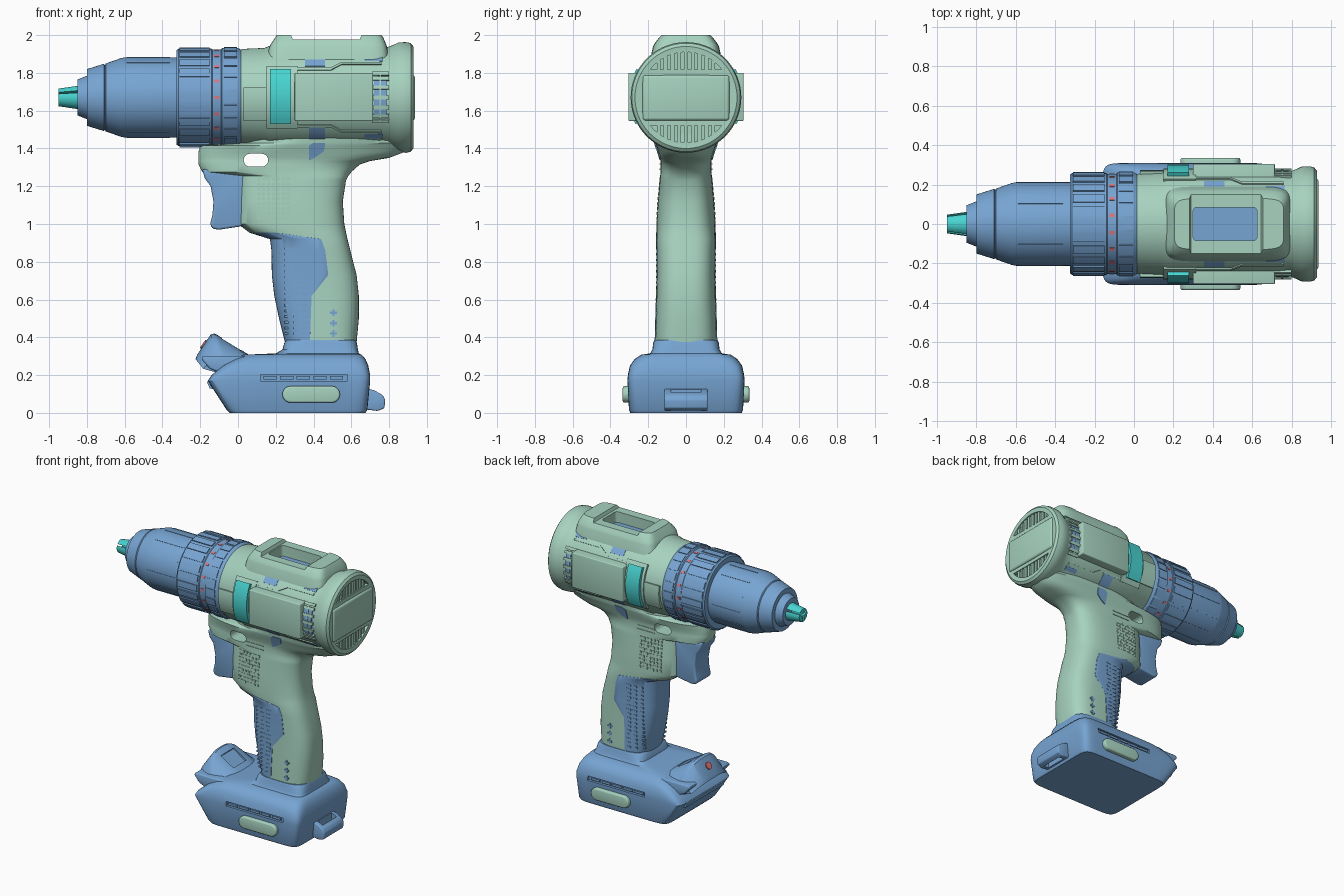
import bpy, bmesh, math
from mathutils import Vector

cube = bpy.data.objects.get("Cube")
if cube:
    bpy.data.objects.remove(cube, do_unlink=True)


def material(name, rgb):
    m = bpy.data.materials.new(name)
    m.use_nodes = True
    m.diffuse_color = (*rgb, 1)
    m.node_tree.nodes["Principled BSDF"].inputs["Base Color"].default_value = (*rgb, 1)
    return m


GREEN = material("sage green", (0.385, 0.645, 0.525))
BLUE = material("steel blue", (0.185, 0.375, 0.65))
TEAL = material("teal", (0.065, 0.66, 0.64))
RED = material("soft red", (0.75, 0.17, 0.19))
AXIS = 1.67  # height of the drive axis


def smooth(ob):
    bpy.ops.object.select_all(action='DESELECT')
    ob.select_set(True)
    bpy.context.view_layer.objects.active = ob
    bpy.ops.object.shade_smooth_by_angle(angle=math.radians(35))


def finish(name, bm, mat, bevel=0):
    bmesh.ops.recalc_face_normals(bm, faces=bm.faces)
    if bevel:
        edges = [e for e in bm.edges if len(e.link_faces) == 2 and e.calc_face_angle() > 0.5]
        bmesh.ops.bevel(bm, geom=edges, offset=bevel, segments=3, profile=0.5, affect='EDGES')
    me = bpy.data.meshes.new(name)
    bm.to_mesh(me)
    bm.free()
    me.materials.append(mat)
    ob = bpy.data.objects.new(name, me)
    bpy.context.collection.objects.link(ob)
    smooth(ob)
    return ob


def loft(name, rings, mat, bevel=0):
    """Skin a list of equal-length closed rings and cap both ends."""
    bm = bmesh.new()
    vs = [[bm.verts.new(p) for p in ring] for ring in rings]
    n = len(rings[0])
    for a, b in zip(vs, vs[1:]):
        for i in range(n):
            bm.faces.new((a[i], a[(i + 1) % n], b[(i + 1) % n], b[i]))
    bm.faces.new(vs[0])
    bm.faces.new(vs[-1])
    return finish(name, bm, mat, bevel)


def polar(x, r, deg, side=1):
    a = math.radians(deg)
    return (x, side * r * math.cos(a), AXIS + r * math.sin(a))


def revolve(name, profile, mat):
    return loft(name, [[polar(x, r, 5 * i) for i in range(72)] for x, r in profile], mat)


def arc_plate(name, x0, x1, a0, a1, r0, r1, mat, side=1):
    """Curved plate on the drive axis; angles in degrees up from the side."""
    n = max(1, int((a1 - a0) / 5))
    return loft(name, [[polar(x, r, a0 + (a1 - a0) * i / n, side)
                        for x, r in ((x0, r0), (x1, r0), (x1, r1), (x0, r1))] for i in range(n + 1)], mat)


def box(name, x, y, z, mat, bevel=0):
    ring = lambda zz: [(x[0], y[0], zz), (x[1], y[0], zz), (x[1], y[1], zz), (x[0], y[1], zz)]
    return loft(name, [ring(z[0]), ring(z[1])], mat, bevel)


def prism(name, prof, y0, y1, mat, bevel=0):
    return loft(name, [[(x, y, z) for x, z in prof] for y in (y0, y1)], mat, bevel)


def pill(x0, x1, zc, r):
    half = [math.radians(-90 + 18 * i) for i in range(11)]
    return ([(x1 - r + r * math.cos(a), zc + r * math.sin(a)) for a in half] +
            [(x0 + r - r * math.cos(a), zc - r * math.sin(a)) for a in half])


def section(z, x0, x1, hy, n, count=64, grow=0, back=9):
    """Superellipse ring, flattened where it passes x = back."""
    cx, a, hy = (x0 + x1) / 2, (x1 - x0) / 2 + grow, hy + grow
    pts = []
    for i in range(count):
        t = 2 * math.pi * (i + 0.5) / count
        c, s = math.cos(t), math.sin(t)
        pts.append((min(back, cx + a * math.copysign(abs(c) ** (2 / n), c)),
                    hy * math.copysign(abs(s) ** (2 / n), s), z))
    return pts


def cut(ob, cutter):
    cutter.hide_render = True
    m = ob.modifiers.new("cut", 'BOOLEAN')
    m.operation, m.object, m.solver = 'DIFFERENCE', cutter, 'EXACT'
    bpy.context.view_layer.objects.active = ob
    bpy.ops.object.modifier_apply(modifier=m.name)
    bpy.data.objects.remove(cutter, do_unlink=True)
    smooth(ob)


# Chuck, jaws and torque collar
revolve("chuck", [(-.85, .04), (-.85, .095), (-.80, .115), (-.80, .15), (-.71, .178), (-.705, .172),
                  (-.70, .18), (-.62, .208), (-.60, .212), (-.30, .212)], BLUE)
for k in range(3):
    a0 = 120 * k + 36
    loft("chuck_jaw", [[polar(x, .012, a0 + 54)] + [polar(x, r, a0 + d) for d in range(0, 109, 12)]
                       for x, r in ((-.95, .047), (-.82, .066))], TEAL)
revolve("torque_collar", [(-.325, .2), (-.325, .25), (-.315, .258), (-.14, .258), (-.135, .254),
                          (-.09, .254), (-.085, .262), (0, .262), (.02, .25), (.02, .2)], BLUE)
for k in range(24):
    arc_plate("collar_rib", -.31, -.15, 15 * k - 5, 15 * k + 5, .25, .265, BLUE)
    arc_plate("ring_rib", -.075, -.005, 15 * k - 6, 15 * k + 6, .255, .267, BLUE)
for k in range(18):
    arc_plate("torque_mark", -.124, -.10, 20 * k - 2, 20 * k + 2, .25, .257, RED)
for k in range(12):
    arc_plate("chuck_rib", -.59, -.36, 30 * k - 1, 30 * k + 1, .205, .2145, BLUE)

# Motor housing with rear plate and two slatted vents
housing = revolve("motor_housing", [(.01, .1), (.01, .25), (.03, .257), (.14, .262), (.165, .272), (.74, .272),
                  (.79, .266), (.82, .277), (.85, .291), (.89, .293), (.915, .287), (.928, .27),
                  (.926, .25), (.922, .1)], GREEN)
for s in (1, -1):
    arc = [(.24 * math.cos(math.radians(a)), AXIS + s * .24 * math.sin(math.radians(a))) for a in range(38, 143, 4)]
    cut(housing, loft("cutter", [[(x, y, z) for y, z in arc] for x in (.895, 1.0)], GREEN))
    for k in range(-4, 5):
        y = k * .036
        z = sorted((AXIS + s * .14, AXIS + s * math.sqrt(.243 ** 2 - y * y)))
        box("rear_vent_bar", (.88, .918), (y - .010, y + .010), z, GREEN)
box("rear_plate", (.88, .937), (-.23, .23), (1.548, 1.788), GREEN, .015)

# Top hump with a saddle and a deep window
hump = loft("top_hump", [section(*r, 7) for r in ((1.87, .15, .80, .19), (1.935, .165, .79, .176),
            (1.95, .172, .785, .17), (1.985, .195, .77, .145), (2.0, .205, .76, .13))], GREEN)
cut(hump, prism("cutter", [(.26, 2.05), (.29, 1.978), (.645, 1.978), (.675, 2.05)], -.3, .3, GREEN))
for part in (hump, housing):
    cut(part, box("cutter", (.30, .625), (-.085, .085), (1.84, 2.1), GREEN, .02))
box("top_window", (.29, .635), (-.095, .095), (1.88, 1.90), BLUE)

# Housing sides: panels, sliders, vents and trim
RAIL = ((.30, 33), (.49, 33), (.55, 41), (.76, 41))
for s in (1, -1):
    box("side_panel", (.30, .715), sorted((s * .15, s * .305)), (1.545, 1.80), GREEN, .006)
    arc_plate("slider_frame", .15, .315, -36, 36, .25, .281, GREEN, s)
    arc_plate("slider", .17, .28, -28, 30, .25, .302, TEAL, s)
    arc_plate("front_pad", .03, .15, -27, 11, .25, .273, GREEN, s)
    arc_plate("side_vent", .72, .785, -21, 21, .25, .2755, BLUE, s)
    for a in (-27, -21, -11, 0, 11, 21, 27):
        arc_plate("vent_bar", .71, .80, a - 2, a + 2, .25, .281, GREEN, s)
    arc_plate("vent_post", .748, .756, -27, 27, .25, .280, GREEN, s)
    for x0, x1, a0, a1 in ((.355, .46, 37, 54), (.375, .46, -56, -33), (.67, .765, 45, 52), (.67, .765, -52, -45)):
        arc_plate("side_window", x0, x1, a0, a1, .25, .2745, BLUE, s)
    for t in (1, -1):
        loft("side_rail", [[polar(x, r, t * (a + d), s) for r, d in ((.25, -1.5), (.25, 1.5), (.279, 1.5), (.279, -1.5))]
                           for x, a in RAIL], GREEN)

# Handle: height, front x, back x, half width
ROWS = [(.34, .26, .625, .164), (.50, .22, .64, .160), (.62, .195, .64, .156), (.73, .182, .628, .153),
        (.86, .18, .595, .154), (.92, .172, .58, .156), (.955, .06, .572, .156), (1.0, .0, .563, .156),
        (1.12, .0, .555, .149), (1.23, .0, .572, .139), (1.255, .0, .585, .137), (1.275, -.19, .60, .135),
        (1.315, -.21, .645, .135), (1.333, -.21, .70, .135), (1.35, -.21, .80, .138), (1.38, -.21, .88, .148),
        (1.415, -.20, .905, .16), (1.43, .02, .905, .165), (1.55, .05, .88, .165)]


def handle_y(x, z):
    for a, b in zip(ROWS, ROWS[1:]):
        if a[0] <= z <= b[0]:
            t = (z - a[0]) / (b[0] - a[0])
            x0, x1, hy = (a[i] + t * (b[i] - a[i]) for i in (1, 2, 3))
            return hy * (1 - abs((2 * x - x0 - x1) / (x1 - x0)) ** 3) ** (1 / 3)


def stud(name, x, z, w, h, mat, s, up=.004):
    """Small raised plate on one side of the handle."""
    y = handle_y(x, z) + up
    box(name, (x - w, x + w), sorted((s * (y - .02), s * y)), (z - h, z + h), mat)


handle = loft("handle", [section(*r, 3) for r in ROWS], GREEN)
cut(handle, prism("cutter", pill(.03, .16, 1.338, .034), -.5, .5, GREEN))

# Soft grip wrapped around the front of the handle
EDGE = (.38, .385, .39, .478, .462, .44, .19)
loft("soft_grip", [section(*r, 3, 96, .003, e) for r, e in zip(ROWS, EDGE)], BLUE)

# Handle details: grip ribs, plus marks, neck window, lines and textured patch
for s in (1, -1):
    for k in range(16):
        for x in (.265, .31, .355):
            stud("grip_rib", x, .42 + .03 * k, .018, .006, BLUE, s, .005)
    for z in (.42, .475, .53):
        stud("plus_mark", .505, z, .018, .006, BLUE, s)
        stud("plus_mark", .505, z, .006, .018, BLUE, s)
    loft("neck_window", [[(x, s * (handle_y(x, z) + d), z) for x, d in ((x0, -.02), (x1, -.02), (x1, .005), (x0, .005))]
                         for z, x0, x1 in ((1.34, .375, .385), (1.36, .375, .42), (1.385, .375, .455),
                                           (1.415, .375, .46), (1.43, .40, .46))], BLUE)
    for z in (1.29, 1.318):
        stud("neck_line", .23, z, .07, .003, GREEN, s)
    for i in range(7):
        for k in range(9):
            stud("texture_stud", .11 + .026 * i, 1.03 + .026 * k, .008, .008, GREEN, s, .003)

# Trigger
prism("trigger", [(-.19, 1.29), (-.175, 1.24), (-.145, 1.20), (-.13, 1.12), (-.135, 1.05), (-.148, 1.0),
                  (-.135, .975), (-.10, .97), (.0, .985), (.06, 1.0), (.06, 1.29)], -.085, .085, BLUE, .012)

# Battery base: height, front x, back x, half width, corner sharpness
battery = loft("battery", [section(*r) for r in (
    (0, -.045, .675, .295, 12), (.015, -.06, .685, .302, 12), (.17, -.16, .70, .31, 14), (.20, -.14, .70, .308, 14),
    (.25, -.08, .69, .297, 11), (.285, -.02, .675, .272, 9), (.308, .03, .655, .237, 8), (.315, .20, .64, .19, 7),
    (.335, .235, .635, .178, 6), (.37, .245, .63, .174, 5), (.385, .255, .625, .168, 4))], BLUE)
for s in (1, -1):
    cut(battery, box("cutter", (.12, .58), sorted((s * .292, s * .4)), (.17, .202), BLUE))
    for k in range(5):
        x = .135 + .088 * k
        box("slot_bar", (x, x + .07), sorted((s * .28, s * .304)), (.178, .194), BLUE)
    prism("release_button", pill(.235, .54, .098, .044), s * .27, s * .335, GREEN, .01)
latch = prism("rear_latch", [(.66, .02), (.74, .01), (.775, .025), (.78, .07), (.765, .095), (.72, .12), (.66, .135)],
              -.115, .115, BLUE, .008)
cut(latch, box("cutter", (.70, .742), (-.08, .08), (-.1, .3), BLUE))
prism("front_catch", [(-.165, .165), (-.15, .13), (-.10, .12), (-.06, .2)], -.22, .22, BLUE)

# Arched lamp lip in front of the handle, with a base, a pocket and a button
LIP = [(-.225, .285), (-.215, .31), (-.145, .415), (-.125, .42), (-.105, .41), (.07, .30), (-.08, .21), (-.15, .23)]
rings = []
for k in range(-12, 13):
    u = k / 12
    h = 1 - abs(u) ** 3
    rings.append([(x + .04 * (1 - h), .205 * u, .2 + (z - .2) * (.4 + .6 * h)) for x, z in LIP])
lip = loft("lamp_lip", rings, BLUE)
cut(lip, prism("cutter", [(-.07, .42), (-.09, .385), (.01, .32), (.03, .355)], -.075, .075, BLUE))
prism("lamp_base", [(-.195, .285), (-.185, .302), (.05, .302), (.05, .21), (-.09, .21), (-.15, .235)],
      -.235, .235, BLUE, .01)
bm = bmesh.new()
bmesh.ops.create_cone(bm, cap_ends=True, segments=24, radius1=.026, radius2=.026, depth=.014)
button = finish("lamp_button", bm, RED)
button.location = (-.181, 0, .362)
button.rotation_euler = Vector((-.83, 0, .56)).to_track_quat('Z', 'Y').to_euler()
